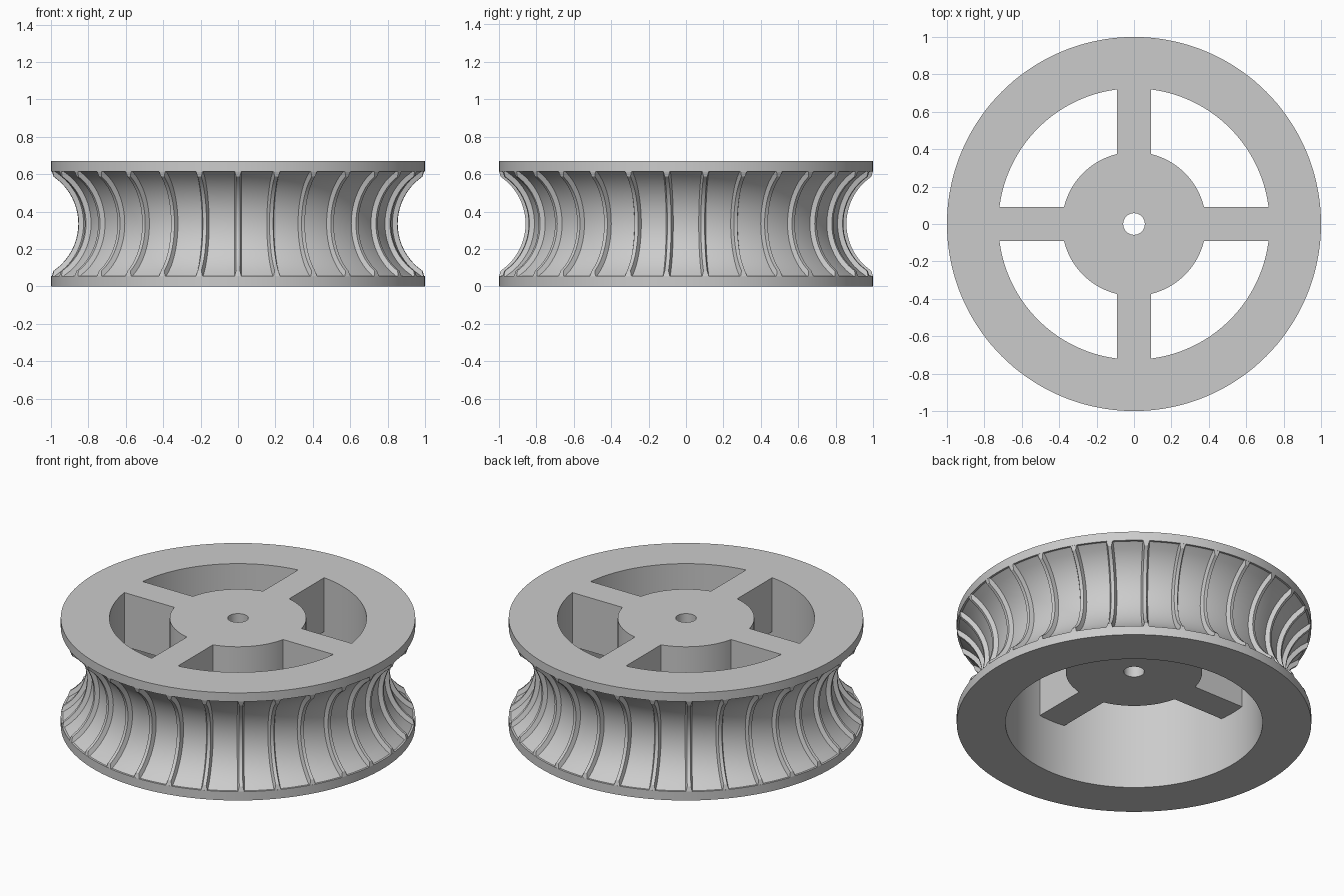
import bpy, bmesh
from math import sin, cos, pi, sqrt, asin, tau, hypot, radians
from mathutils import Matrix

HEIGHT, FLANGE, MID = 0.67, 0.055, 0.335
BORE, HUB, ARM, HOLE = 0.725, 0.385, 0.09, 0.058
ARC_X, GROOVE_R, RIB_R = 1.1625, 0.33, 0.305   # groove and rib arcs share a centre
RIBS, STEPS = 30, 20

cube = bpy.data.objects.get("Cube")
if cube:
    bpy.data.objects.remove(cube, do_unlink=True)

grey = bpy.data.materials.new("plain grey")
grey.use_nodes = True
grey.diffuse_color = (0.6, 0.6, 0.6, 1)
grey.node_tree.nodes["Principled BSDF"].inputs["Base Color"].default_value = (0.6, 0.6, 0.6, 1)


def finish(bm, name):
    bmesh.ops.recalc_face_normals(bm, faces=bm.faces)
    mesh = bpy.data.meshes.new(name)
    bm.to_mesh(mesh)
    bm.free()
    mesh.materials.append(grey)
    obj = bpy.data.objects.new(name, mesh)
    bpy.context.collection.objects.link(obj)
    return obj


def activate(obj):
    bpy.ops.object.select_all(action='DESELECT')
    obj.select_set(True)
    bpy.context.view_layer.objects.active = obj


def add_loop(bm, points):
    verts = [bm.verts.new(p) for p in points]
    return [bm.edges.new((a, b)) for a, b in zip(verts, verts[1:] + verts[:1])]


def heights():
    return [FLANGE + (HEIGHT - 2 * FLANGE) * i / STEPS for i in range(STEPS + 1)]


# Rim: two flanges with a hollow groove between them
bm = bmesh.new()
profile = [(BORE, 0), (1, 0), (1, FLANGE)]
profile += [(ARC_X - sqrt(GROOVE_R ** 2 - (z - MID) ** 2), z) for z in heights()]
profile += [(1, HEIGHT - FLANGE), (1, HEIGHT), (BORE, HEIGHT)]
ring = add_loop(bm, [(r, 0, z) for r, z in profile])
bmesh.ops.spin(bm, geom=ring + list(bm.verts), cent=(0, 0, 0), axis=(0, 0, 1),
               angle=tau, steps=144, use_merge=True)
bmesh.ops.remove_doubles(bm, verts=bm.verts, dist=1e-5)
rim = finish(bm, "wheel")

# Hub plate with four spokes and an axle hole, in the upper half
bm = bmesh.new()
start = asin(ARM / HUB)
outline = []
for q in range(4):
    turn = Matrix.Rotation(q * pi / 2, 3, 'Z')
    quarter = [(BORE + 0.03, -ARM, MID), (BORE + 0.03, ARM, MID)]
    for i in range(21):
        a = start + (pi / 2 - 2 * start) * i / 20
        quarter.append((HUB * cos(a), HUB * sin(a), MID))
    outline += [turn @ Matrix.Translation(p).to_translation() for p in quarter]
edges = add_loop(bm, outline)
edges += add_loop(bm, [(HOLE * cos(tau * i / 40), HOLE * sin(tau * i / 40), MID) for i in range(40)])
bmesh.ops.triangle_fill(bm, edges=edges, use_beauty=True)
top = bmesh.ops.extrude_face_region(bm, geom=list(bm.faces), use_keep_orig=True)
bmesh.ops.translate(bm, vec=(0, 0, HEIGHT - MID),
                    verts=[g for g in top["geom"] if isinstance(g, bmesh.types.BMVert)])
hub = finish(bm, "hub_and_spokes")

# Merge the hub into the rim
union = rim.modifiers.new("join_hub", 'BOOLEAN')
union.operation = 'UNION'
union.solver = 'EXACT'
union.object = hub
activate(rim)
bpy.ops.object.modifier_apply(modifier=union.name)
bpy.data.objects.remove(hub, do_unlink=True)

# Raised ribs across the groove, tapered and trimmed flush with the flanges
bm = bmesh.new()
for k in range(RIBS):
    turn = Matrix.Rotation(tau * k / RIBS - pi / 2, 3, 'Z')
    previous = None
    for z in heights():
        dz = z - MID
        base = ARC_X - sqrt((GROOVE_R + 0.005) ** 2 - dz ** 2)
        crest = min(ARC_X - sqrt(RIB_R ** 2 - dz ** 2), 0.999)
        rise = (hypot(ARC_X - crest, dz) - RIB_R) / (GROOVE_R - RIB_R)
        half = 0.01 + 0.01 * rise
        section = [(base, -0.021, z), (base, 0.021, z), (crest, half, z), (crest, -half, z)]
        verts = [bm.verts.new(turn @ Matrix.Translation(p).to_translation()) for p in section]
        if previous:
            for i in range(4):
                j = (i + 1) % 4
                bm.faces.new((previous[i], previous[j], verts[j], verts[i]))
        else:
            bm.faces.new(verts)
        previous = verts
    bm.faces.new(previous)
ribs = finish(bm, "groove_ribs")

for obj in (rim, ribs):
    activate(obj)
    bpy.ops.object.shade_smooth_by_angle(angle=radians(30))
